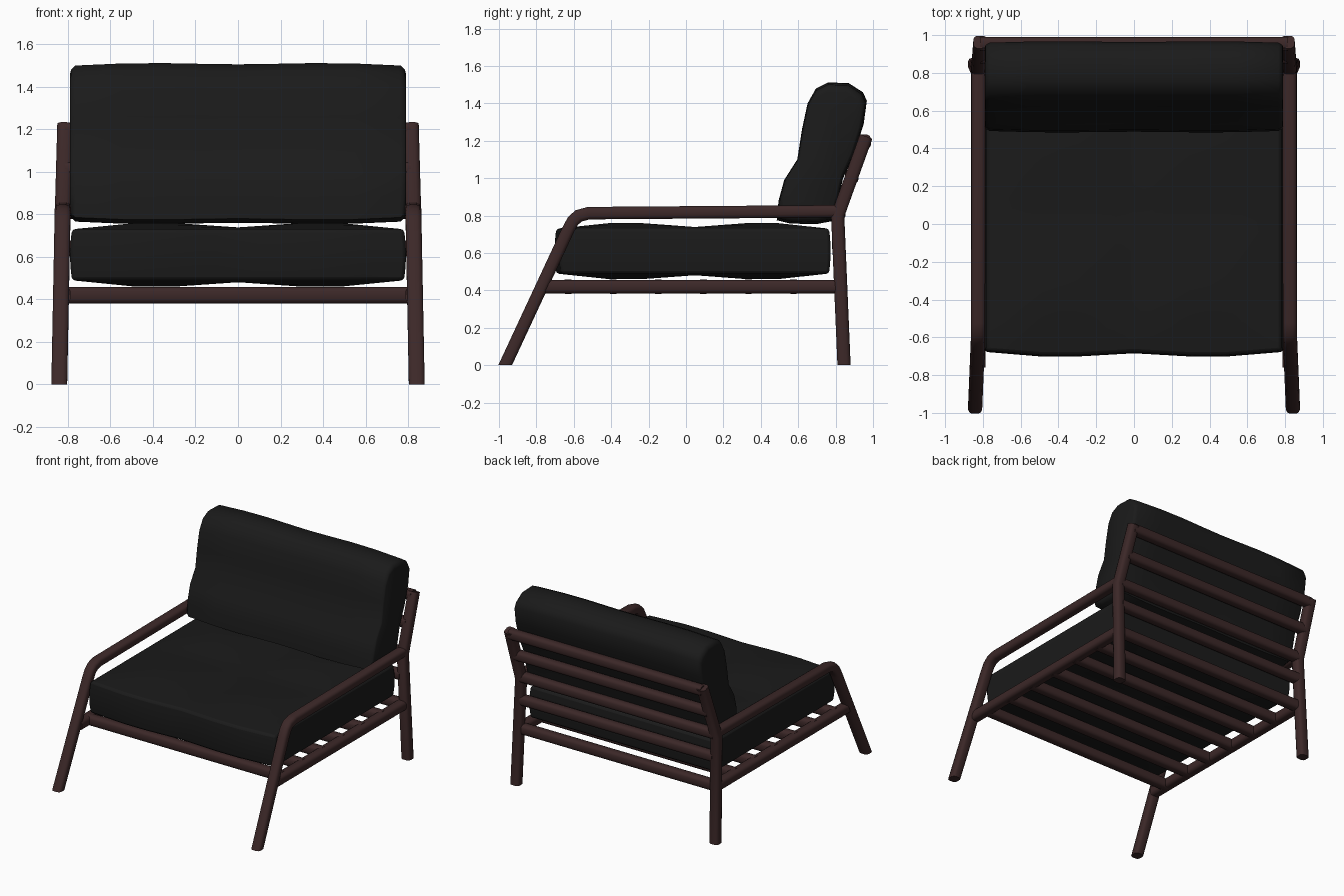
import bpy, bmesh, math
from mathutils import Vector

if "Cube" in bpy.data.objects:
    bpy.data.objects.remove(bpy.data.objects["Cube"])


def material(name, rgb):
    m = bpy.data.materials.new(name)
    m.diffuse_color = (*rgb, 1.0)
    m.use_nodes = True
    m.node_tree.nodes["Principled BSDF"].inputs["Base Color"].default_value = m.diffuse_color
    return m


WOOD = material("dark red brown wood", (0.045, 0.021, 0.021))
FABRIC = material("black fabric", (0.0105, 0.0105, 0.0105))


def finish(bm, name, mat, angle):
    bmesh.ops.recalc_face_normals(bm, faces=bm.faces)
    me = bpy.data.meshes.new(name)
    bm.to_mesh(me)
    bm.free()
    me.materials.append(mat)
    ob = bpy.data.objects.new(name, me)
    bpy.context.collection.objects.link(ob)
    bpy.ops.object.select_all(action='DESELECT')
    ob.select_set(True)
    bpy.context.view_layer.objects.active = ob
    bpy.ops.object.shade_smooth_by_angle(angle=math.radians(angle))
    return ob


def skin(bm, rings):
    """Join successive vertex rings and cap both ends."""
    n = len(rings[0])
    for a, b in zip(rings, rings[1:]):
        for i in range(n):
            j = (i + 1) % n
            bm.faces.new((a[i], a[j], b[j], b[i]))
    bm.faces.new(rings[0])
    bm.faces.new(rings[-1])


def soft(c):
    """Pushes a circle coordinate outwards for a rounded square section."""
    return math.copysign(abs(c) ** 0.62, c)


def tube(name, pts, rs=0.039, rn=0.037, side=(1, 0, 0), floor=False, sides=12):
    """Rounded-square bar along a path, mitred bends; floor cuts the first end flat at z = 0."""
    pts = [Vector(p) for p in pts]
    bm = bmesh.new()
    rings = []
    for k, p in enumerate(pts):
        d0 = (p - pts[k - 1]).normalized() if k else (pts[1] - p).normalized()
        d1 = (pts[k + 1] - p).normalized() if k < len(pts) - 1 else d0
        t = (d0 + d1).normalized()
        n = t.cross(Vector(side)).normalized()
        s = n.cross(t)
        miter = 1 / max(0.5, t.dot(d0))
        ring = []
        for i in range(sides):
            a = 2 * math.pi * (i + 0.5) / sides
            v = p + s * (rs * soft(math.cos(a))) + n * (rn * miter * soft(math.sin(a)))
            if floor and k == 0:
                v -= t * (v.z / t.z)
            ring.append(bm.verts.new(v))
        rings.append(ring)
    skin(bm, rings)
    return finish(bm, name, WOOD, 45)


# Side frames: front leg flowing into armrest, back post, seat rail
for label, s in (("left", -1), ("right", 1)):
    tube(label + "_front_leg_and_arm", [
        (s * 0.841, -0.967, 0), (s * 0.827, -0.632, 0.72), (s * 0.826, -0.605, 0.77),
        (s * 0.825, -0.575, 0.798), (s * 0.825, -0.52, 0.813), (s * 0.823, 0.82, 0.823)],
        rs=0.038, rn=0.034, floor=True)
    tube(label + "_back_post", [
        (s * 0.841, 0.845, 0), (s * 0.825, 0.811, 0.80), (s * 0.813, 0.963, 1.222)],
        rs=0.038, rn=0.036, floor=True)
    tube(label + "_seat_rail", [(s * 0.825, -0.76, 0.42), (s * 0.825, 0.82, 0.42)])

# Seat slats between the rails
SLATS = 7
for i in range(SLATS):
    y = -0.63 + i * (1.445 / (SLATS - 1))
    tube(f"seat_slat_{i + 1}", [(-0.825, y, 0.42), (0.825, y, 0.42)], side=(0, 0, 1))

# Back slats following the lean of the posts
for i, z in enumerate((1.195, 1.01, 0.815, 0.64)):
    y = 0.811 + max(0, z - 0.8) * 0.36 + max(0, 0.8 - z) * 0.04
    tube(f"back_slat_{i + 1}", [(-0.815, y, z), (0.815, y, z)], rs=0.038, rn=0.037,
         side=(0, 0, 1))


# Seat cushion: soft block with a dip along both centre lines
def puff(u):
    u = abs(u)
    return min(1.0, 2.6 * (1 - u), 0.3 + 1.8 * u)


bm = bmesh.new()
bmesh.ops.create_cube(bm, size=2)
bmesh.ops.subdivide_edges(bm, edges=bm.edges[:], cuts=15, use_grid_fill=True)
for v in bm.verts:
    u, w, h = v.co
    thick = 0.12 + 0.03 * min(puff(u), puff(w))
    side_bulge = 1 - 0.012 * abs(h) ** 2
    front = 0.025 * puff(u) if w < 0 else 0
    v.co = (0.79 * u * side_bulge, 0.048 + w * (0.725 * side_bulge + front),
            0.61 + h * thick)
seat = finish(bm, "seat_cushion", FABRIC, 50)
bev = seat.modifiers.new("soft edges", 'BEVEL')
bev.width = 0.025
bev.segments = 2
bev.limit_method = 'ANGLE'
bev.angle_limit = math.radians(50)

# Back cushion: leaning side profile lofted across the width, pinched at the ends
PROFILE = [(0.485, 0.775), (0.495, 0.88), (0.525, 0.99), (0.595, 1.10), (0.62, 1.26),
           (0.65, 1.40), (0.695, 1.48), (0.76, 1.512), (0.87, 1.508), (0.945, 1.46),
           (0.967, 1.415), (0.95, 1.29), (0.90, 1.13), (0.84, 1.00), (0.81, 0.87),
           (0.78, 0.77), (0.70, 0.755), (0.56, 0.757)]
CY, CZ = 0.73, 1.13
bm = bmesh.new()
rings = []
STATIONS = ((0.79, 0.87), (0.785, 0.92), (0.765, 0.97), (0.55, 0.995), (0.35, 1.0), (0.15, 0.99))
for x, k in ([(-x, k) for x, k in STATIONS] + [(0, 0.985)] + list(reversed(STATIONS))):
    rings.append([bm.verts.new((x, CY + (y - CY) * k, CZ + (z - CZ) * k))
                  for y, z in PROFILE])
skin(bm, rings)
finish(bm, "back_cushion", FABRIC, 50)
